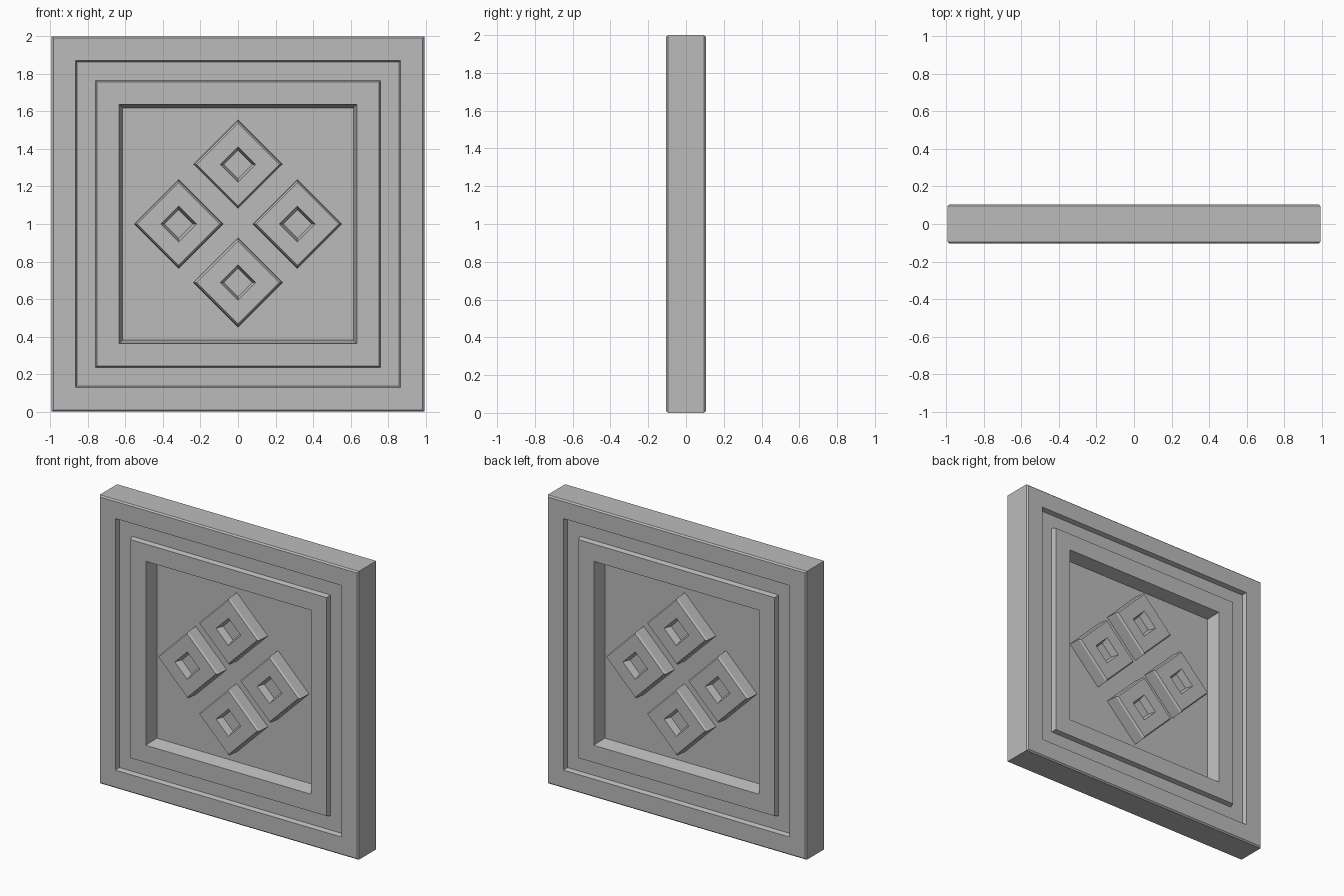
import bpy, bmesh, math
from mathutils import Vector, Matrix

cube = bpy.data.objects.get("Cube")
if cube:
    bpy.data.objects.remove(cube, do_unlink=True)

stone = bpy.data.materials.new("grey_stone")
stone.use_nodes = True
colour = (0.5, 0.5, 0.5, 1)
stone.diffuse_color = colour
stone.node_tree.nodes["Principled BSDF"].inputs["Base Color"].default_value = colour


def lofted_square(name, rings, turn=0, matrix=Matrix()):
    """Square rings (half size, y) bridged in order and capped at both ends."""
    bm = bmesh.new()
    loops = []
    for half, y in rings:
        radius = half * math.sqrt(2)
        loops.append([bm.verts.new((radius * math.cos(a), y, radius * math.sin(a)))
                      for a in (turn + math.pi / 4 + i * math.pi / 2 for i in range(4))])
    for a, b in zip(loops, loops[1:]):
        for i in range(4):
            j = (i + 1) % 4
            bm.faces.new((a[i], a[j], b[j], b[i]))
    bm.faces.new(loops[0])
    bm.faces.new(loops[-1])
    bmesh.ops.recalc_face_normals(bm, faces=bm.faces)
    bm.transform(matrix)
    mesh = bpy.data.meshes.new(name)
    bm.to_mesh(mesh)
    bm.free()
    mesh.materials.append(stone)
    obj = bpy.data.objects.new(name, mesh)
    bpy.context.collection.objects.link(obj)
    return obj


# Stepped panel: floor, raised inner frame, groove, outer frame, rim
FACE, GROOVE, FLOOR = -0.105, -0.073, -0.012
front = [(0.615, FLOOR), (0.634, FACE), (0.753, FACE), (0.761, GROOVE),
         (0.859, GROOVE), (0.867, FACE), (0.985, FACE), (0.994, FACE + 0.01)]
back = [(half, -y) for half, y in reversed(front)]
stretch = Matrix.Diagonal((1, 1, 1 / 0.994, 1))
lofted_square("panel", front + back, 0, Matrix.Translation((0, 0, 1)) @ stretch)

# Hollow diamond studs, four on each side
R = math.sqrt(2)
stud = [(0.238 / R, FLOOR + 0.004), (0.232 / R, FACE + 0.012), (0.220 / R, FACE),
        (0.095 / R, FACE), (0.076 / R, FACE + 0.05)]
places = {"top": (0, 0.318), "bottom": (0, -0.312),
          "left": (0.316, 0), "right": (-0.316, 0)}
for side, angle in (("front", 0), ("back", math.pi)):
    for place, (x, z) in places.items():
        matrix = (Matrix.Translation((0, 0, 1)) @ Matrix.Rotation(angle, 4, "Z")
                  @ Matrix.Translation((x, 0, z)))
        lofted_square(f"{side}_{place}_diamond_stud", stud, math.pi / 4, matrix)
